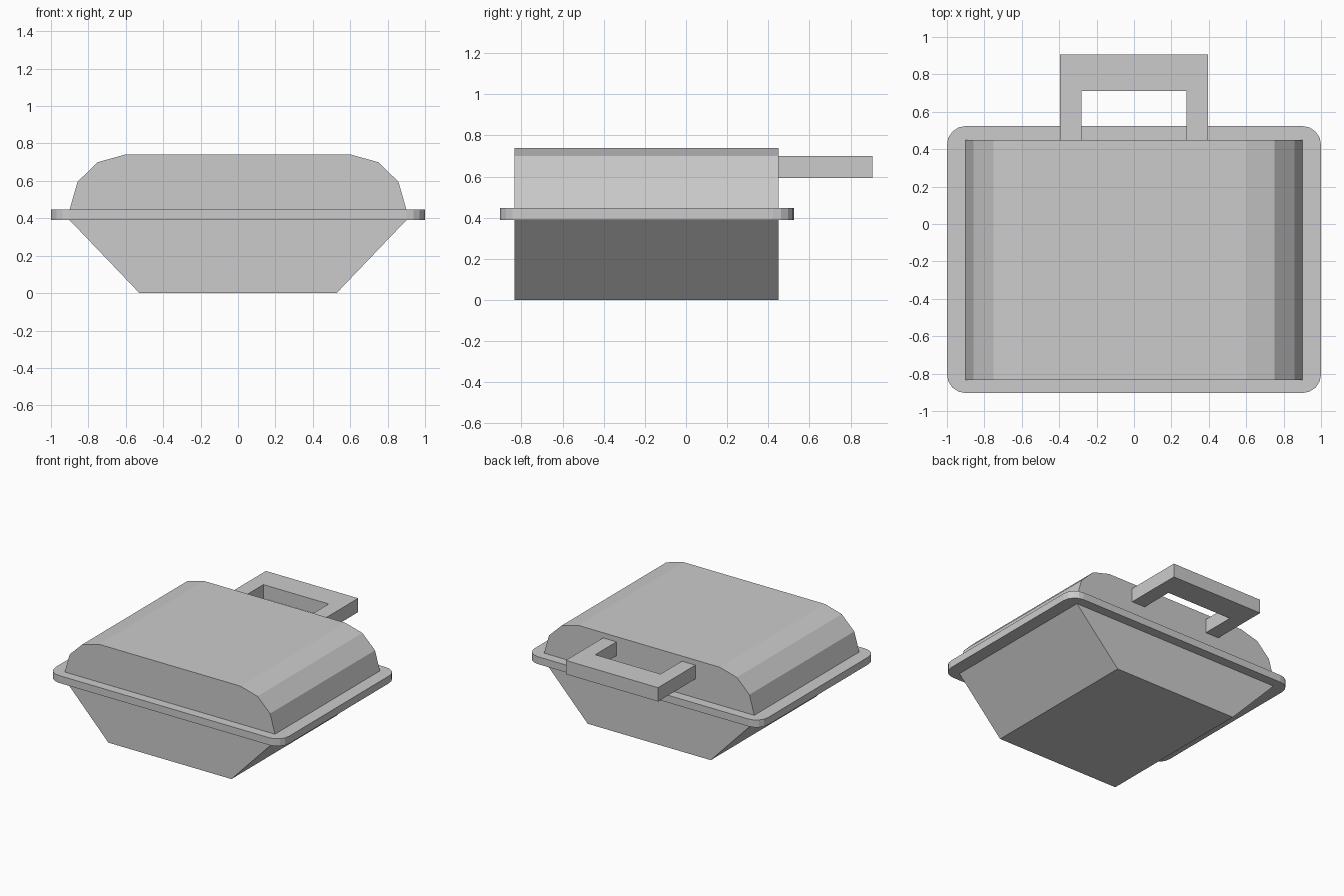
import bpy, bmesh, math
from mathutils import Vector

if "Cube" in bpy.data.objects:
    bpy.data.objects.remove(bpy.data.objects["Cube"])


def extrude(name, outline, offset):
    """Closed solid made by sweeping a flat outline along an offset."""
    bm = bmesh.new()
    face = bm.faces.new([bm.verts.new(p) for p in outline])
    ext = bmesh.ops.extrude_face_region(bm, geom=[face], use_keep_orig=True)
    moved = [g for g in ext["geom"] if isinstance(g, bmesh.types.BMVert)]
    bmesh.ops.translate(bm, verts=moved, vec=Vector(offset))
    bmesh.ops.recalc_face_normals(bm, faces=bm.faces)
    mesh = bpy.data.meshes.new(name)
    bm.to_mesh(mesh)
    bm.free()
    obj = bpy.data.objects.new(name, mesh)
    bpy.context.collection.objects.link(obj)
    return obj


def mirrored(half):
    """Complete a left-half profile by mirroring it across x = 0."""
    return half + [(-x, z) for x, z in reversed(half)]


FRONT, BACK = -0.833, 0.45
RIM_BOTTOM, RIM_TOP = 0.39, 0.447

# Tapered base and faceted lid, both swept front to back
profiles = {
    "base": [(-0.9, RIM_BOTTOM), (-0.527, 0.0)],
    "lid": [(-0.9, RIM_TOP), (-0.858, 0.595), (-0.75, 0.70), (-0.605, 0.74)],
}
for name, half in profiles.items():
    outline = [(x, FRONT, z) for x, z in mirrored(half)]
    extrude(name, outline, (0, BACK - FRONT, 0))

# Rim plate with rounded corners
radius, steps = 0.1, 4
y0, y1 = -0.904, 0.524
corners = [(1, y1, 0), (-1, y1, 90), (-1, y0, 180), (1, y0, 270)]
rim = []
for x, y, start in corners:
    cx = x - math.copysign(radius, x)
    cy = y - math.copysign(radius, y)
    for i in range(steps + 1):
        a = math.radians(start + 90 * i / steps)
        rim.append((cx + radius * math.cos(a), cy + radius * math.sin(a), RIM_BOTTOM))
extrude("rim", rim, (0, 0, RIM_TOP - RIM_BOTTOM))

# U-shaped handle on the back of the lid
half_u = [(-0.28, 0.71), (-0.28, BACK), (-0.395, BACK), (-0.395, 0.906)]
extrude("handle", [(x, y, 0.593) for x, y in mirrored(half_u)], (0, 0, 0.107))
